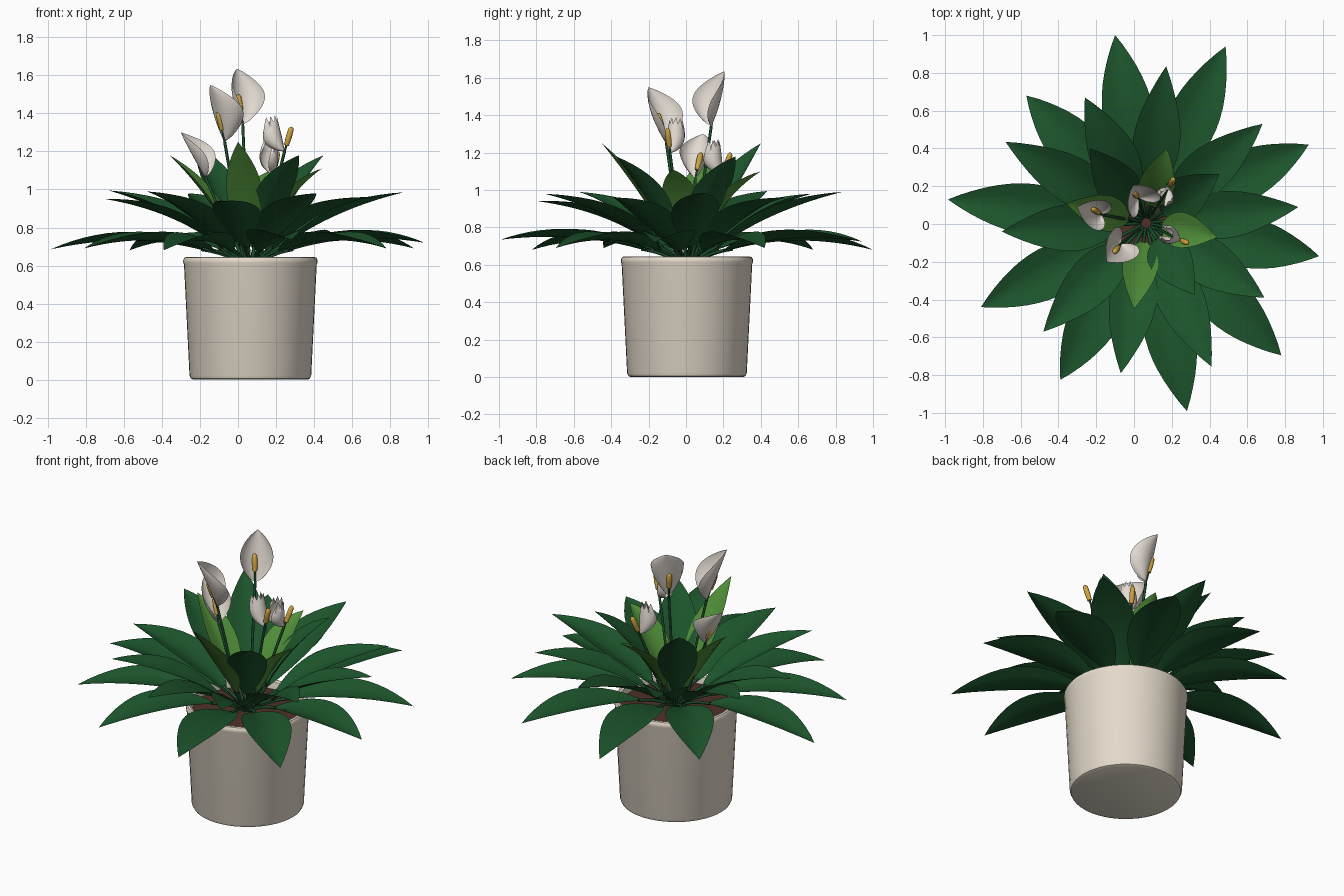
import bpy, bmesh, math
from mathutils import Vector

cube = bpy.data.objects.get("Cube")
if cube:
    bpy.data.objects.remove(cube)

CENTRE = Vector((0.065, 0.005, 0))
SOIL_Z = 0.6
made = []


def material(name, rgb):
    m = bpy.data.materials.new(name)
    m.use_nodes = True
    m.diffuse_color = (*rgb, 1)
    bsdf = m.node_tree.nodes["Principled BSDF"]
    bsdf.inputs["Base Color"].default_value = (*rgb, 1)
    bsdf.inputs["Roughness"].default_value = 0.7
    return m


POT = material("pot beige", (0.82, 0.74, 0.63))
SOIL = material("soil brown", (0.075, 0.03, 0.02))
LEAF = material("leaf green", (0.012, 0.09, 0.025))
YOUNG = material("young leaf green", (0.08, 0.27, 0.04))
STEM = material("stem green", (0.012, 0.075, 0.025))
PETAL = material("flower white", (0.76, 0.70, 0.64))
SPADIX = material("spadix yellow", (0.62, 0.37, 0.05))


def finish(name, bm, mat):
    me = bpy.data.meshes.new(name)
    bm.to_mesh(me)
    bm.free()
    me.materials.append(mat)
    ob = bpy.data.objects.new(name, me)
    bpy.context.collection.objects.link(ob)
    made.append(ob)
    return ob


def lathe(name, profile, mat, origin=CENTRE, axis=Vector((0, 0, 1)), steps=48):
    """Spin an (r, z) profile round an axis."""
    bm = bmesh.new()
    verts = [bm.verts.new((r, 0, z)) for r, z in profile]
    edges = [bm.edges.new(p) for p in zip(verts, verts[1:])]
    bmesh.ops.spin(bm, geom=verts + edges, cent=(0, 0, 0), axis=(0, 0, 1),
                   angle=math.tau, steps=steps)
    bmesh.ops.remove_doubles(bm, verts=bm.verts, dist=0.0002)
    bmesh.ops.recalc_face_normals(bm, faces=bm.faces)
    ob = finish(name, bm, mat)
    ob.location = origin
    ob.rotation_euler = axis.to_track_quat('Z', 'Y').to_euler()


def sheet(name, point, rows, cols, mat):
    """Grid surface from point(s, t), s in 0..1 along, t in -1..1 across."""
    bm = bmesh.new()
    grid = [[bm.verts.new(point(i / rows, 2 * j / cols - 1)) for j in range(cols + 1)]
            for i in range(rows + 1)]
    for a, b in zip(grid, grid[1:]):
        for j in range(cols):
            bm.faces.new((a[j], a[j + 1], b[j + 1], b[j]))
    bmesh.ops.remove_doubles(bm, verts=bm.verts, dist=0.0002)
    finish(name, bm, mat)


def bezier(a, b, c, s):
    return a * (1 - s) ** 2 + b * 2 * s * (1 - s) + c * s * s


def stem(name, a, b, c, radius):
    """Thin tube along a bent path."""
    cu = bpy.data.curves.new(name, 'CURVE')
    cu.dimensions = '3D'
    cu.bevel_depth = radius
    cu.bevel_resolution = 1
    sp = cu.splines.new('POLY')
    sp.points.add(8)
    for i, p in enumerate(sp.points):
        p.co = (*bezier(a, b, c, i / 8), 1)
    cu.materials.append(STEM)
    bpy.context.collection.objects.link(bpy.data.objects.new(name, cu))


def leaf(name, tip, start, bend, width, mat):
    """Folded blade on a petiole; start and bend are (share of reach, height)."""
    tip = Vector(tip)
    out = Vector((tip.x - CENTRE.x, tip.y - CENTRE.y, 0))
    a = CENTRE + out * start[0] + Vector((0, 0, start[1]))
    b = CENTRE + out * bend[0] + Vector((0, 0, bend[1]))
    out.normalize()
    side = Vector((-out.y, out.x, 0))

    def point(s, t):
        tangent = ((b - a) * (1 - s) + (tip - b) * s).normalized()
        up = tangent.cross(side)
        if up.z < 0:
            up = -up
        w = width / 2 * max(0, math.sin(math.pi * s ** 0.95)) ** 0.92
        return bezier(a, b, tip, s) + side * (w * t) + up * (w * 0.34 * abs(t) ** 1.2)

    sheet(name, point, 14, 4, mat)
    root = CENTRE + out * 0.03 + Vector((0, 0, SOIL_Z))
    stem(name + "_petiole", root, root.lerp(a, 0.5) + Vector((0, 0, 0.03)),
         a + (b - a) * 0.12, 0.009)


def flower(name, base, tip, face, spadix_top, arc, curl, crown=0):
    """Curled spathe, spadix along its back and a long stalk; crown makes a jagged open end."""
    base, tip, face, spadix_top = map(Vector, (base, tip, face, spadix_top))
    axis = (tip - base).normalized()
    face = (face - axis * face.dot(axis)).normalized()
    side = axis.cross(face)
    cols = 12
    reach = 0.82 if crown else 1

    def point(s, t):
        w = arc * max(0, math.sin(math.pi * reach * s ** 0.8)) ** 0.85
        c = curl[0] + (curl[1] - curl[0]) * s
        r = w / c
        jag = crown * s ** 3 * (round((t + 1) * cols / 2) % 2)
        return (base.lerp(tip, s) + side * (r * math.sin(c * t))
                + face * (r * (1 - math.cos(c * t))) + axis * jag - axis * crown * s)

    sheet(name + "_spathe", point, 16, cols, PETAL)
    rise = (spadix_top - base).normalized()
    lathe(name + "_spadix", [(0, -0.05), (0.013, -0.046), (0.016, 0), (0.014, 0.042),
                             (0.008, 0.052), (0, 0.055)], SPADIX,
          spadix_top - rise * 0.055, rise, 10)
    stem(name + "_spadix_foot", base, base.lerp(spadix_top, 0.2),
         spadix_top - rise * 0.1, 0.006)
    root = CENTRE + Vector((0, 0, SOIL_Z))
    root += Vector((base.x - CENTRE.x, base.y - CENTRE.y, 0)) * 0.25
    stem(name + "_stalk", root, root.lerp(base, 0.5) + Vector((0, 0, 0.04)), base, 0.008)


# Pot and soil
lathe("pot", [(0, 0), (0.3, 0), (0.313, 0.006), (0.32, 0.022), (0.349, 0.605),
              (0.353, 0.615), (0.353, 0.63), (0.346, 0.642), (0.335, 0.645),
              (0.322, 0.638), (0.318, 0.62), (0.314, 0.56)], POT)
lathe("soil", [(0.317, SOIL_Z - 0.005), (0.2, SOIL_Z), (0, SOIL_Z + 0.01)], SOIL)

# Drooping outer leaves
outer = [(-0.10, 1.0, 0.68), (0.485, 0.94, 0.725), (-0.57, 0.68, 0.68),
         (0.925, 0.42, 0.69), (-0.985, 0.13, 0.685), (0.98, -0.17, 0.72),
         (-0.81, -0.44, 0.69), (-0.39, -0.825, 0.68), (0.28, -0.99, 0.735),
         (0.78, -0.695, 0.69)]
for i, p in enumerate(outer):
    leaf(f"outer_leaf_{i + 1}", p, (0.2, 0.67), (0.58, 0.785), 0.27, LEAF)

# Arching middle leaves
middle = [(0.17, 0.835, 0.99), (-0.26, 0.67, 0.98), (0.68, 0.53, 0.96),
          (0.87, 0.09, 0.985), (0.69, -0.39, 0.96), (0.41, -0.755, 0.98),
          (-0.07, -0.79, 0.94), (-0.48, -0.57, 0.99), (-0.70, -0.04, 0.95),
          (-0.68, 0.435, 0.995)]
for i, p in enumerate(middle):
    leaf(f"middle_leaf_{i + 1}", p, (0.18, 0.68), (0.5, 0.885), 0.25, LEAF)

# Upright inner leaves
for i, p in enumerate([(0.32, -0.375, 1.18), (0.45, 0.265, 1.18), (-0.235, 0.4, 1.25)]):
    leaf(f"inner_leaf_{i + 1}", p, (0.2, 0.72), (0.5, 0.99), 0.23, LEAF)
for i, p in enumerate([(0.0, -0.45, 1.25), (0.44, -0.07, 1.11),
                       (0.175, 0.40, 1.1), (-0.36, 0.11, 1.18)]):
    leaf(f"young_leaf_{i + 1}", p, (0.2, 0.72), (0.52, 0.98), 0.19, YOUNG)

# Open flowers
flower("tall_flower", (0.025, 0.135, 1.34), (-0.005, 0.205, 1.635), (0.55, -0.8, 0),
       (0.0, 0.165, 1.5), 0.15, (2.2, 0.9))
flower("front_flower", (-0.07, -0.105, 1.25), (-0.145, -0.2, 1.55), (0.65, 0.6, 0),
       (-0.105, -0.15, 1.41), 0.15, (2.2, 0.9))
flower("side_flower", (-0.17, 0.05, 1.06), (-0.3, 0.09, 1.3), (0.9, -0.35, 0),
       (-0.22, 0.08, 1.2), 0.13, (2.2, 0.9))

# Closed buds
flower("front_bud", (0.245, -0.085, 1.2), (0.2, -0.065, 1.39), (-0.9, 0.4, 0),
       (0.283, -0.1, 1.33), 0.13, (2.9, 2.4), 0.035)
flower("back_bud", (0.185, 0.195, 1.08), (0.19, 0.175, 1.27), (-0.4, -0.7, 0),
       (0.21, 0.24, 1.2), 0.13, (2.9, 2.4), 0.035)

# Smooth shading with sharp folds kept
bpy.ops.object.select_all(action='DESELECT')
for ob in made:
    ob.select_set(True)
bpy.context.view_layer.objects.active = made[0]
bpy.ops.object.shade_smooth_by_angle(angle=math.radians(40))
